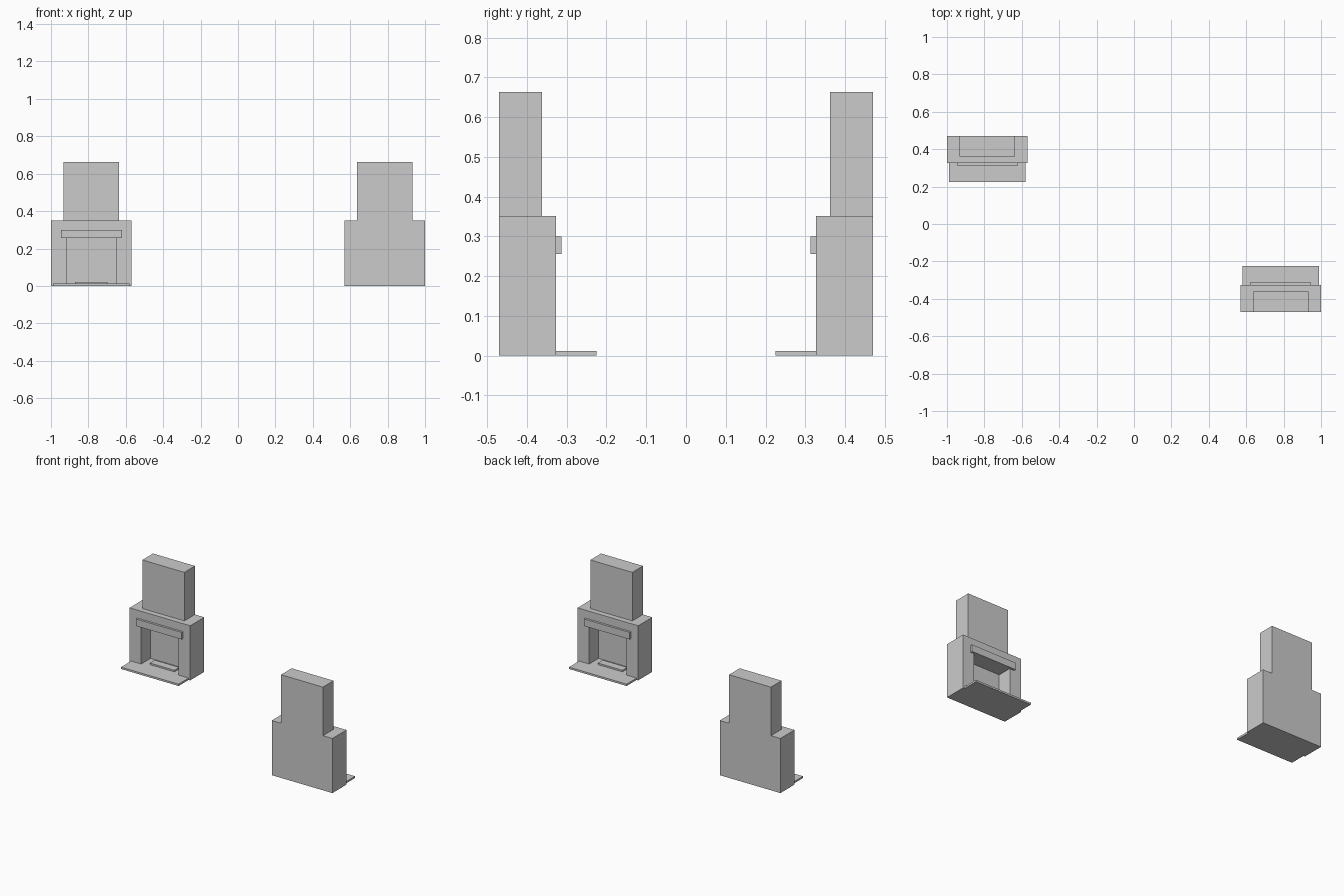
import bpy, math
from mathutils import Matrix

if "Cube" in bpy.data.objects:
    bpy.data.objects.remove(bpy.data.objects["Cube"])


def box(name, x0, x1, y0, y1, z0, z1):
    bpy.ops.mesh.primitive_cube_add(size=1)
    ob = bpy.context.object
    ob.name = name
    ob.data.transform(Matrix.Translation(((x0 + x1) / 2, (y0 + y1) / 2, (z0 + z1) / 2))
                      @ Matrix.Diagonal((x1 - x0, y1 - y0, z1 - z0, 1)))
    return ob


# Surround with a recessed firebox
surround = box("surround", -1.0, -0.569, 0.327, 0.47, 0, 0.351)
cutter = box("firebox_cutter", -0.917, -0.651, 0.25, 0.422, 0.012, 0.257)
cut = surround.modifiers.new("firebox", 'BOOLEAN')
cut.object = cutter
cut.solver = 'EXACT'
bpy.context.view_layer.objects.active = surround
bpy.ops.object.modifier_apply(modifier=cut.name)
bpy.data.objects.remove(cutter)

# Chimney breast, mantel, hearth and grate slab
parts = [
    surround,
    box("chimney", -0.933, -0.635, 0.362, 0.47, 0.351, 0.663),
    box("mantel", -0.945, -0.62, 0.313, 0.327, 0.255, 0.30),
    box("hearth", -0.989, -0.58, 0.225, 0.327, 0, 0.012),
    box("grate", -0.872, -0.697, 0.35, 0.40, 0.012, 0.022),
]

# Second fireplace: the same parts turned to face the first
for ob in parts:
    twin = ob.copy()
    twin.name = "opposite_" + ob.name
    twin.rotation_euler.z = math.pi
    bpy.context.collection.objects.link(twin)
